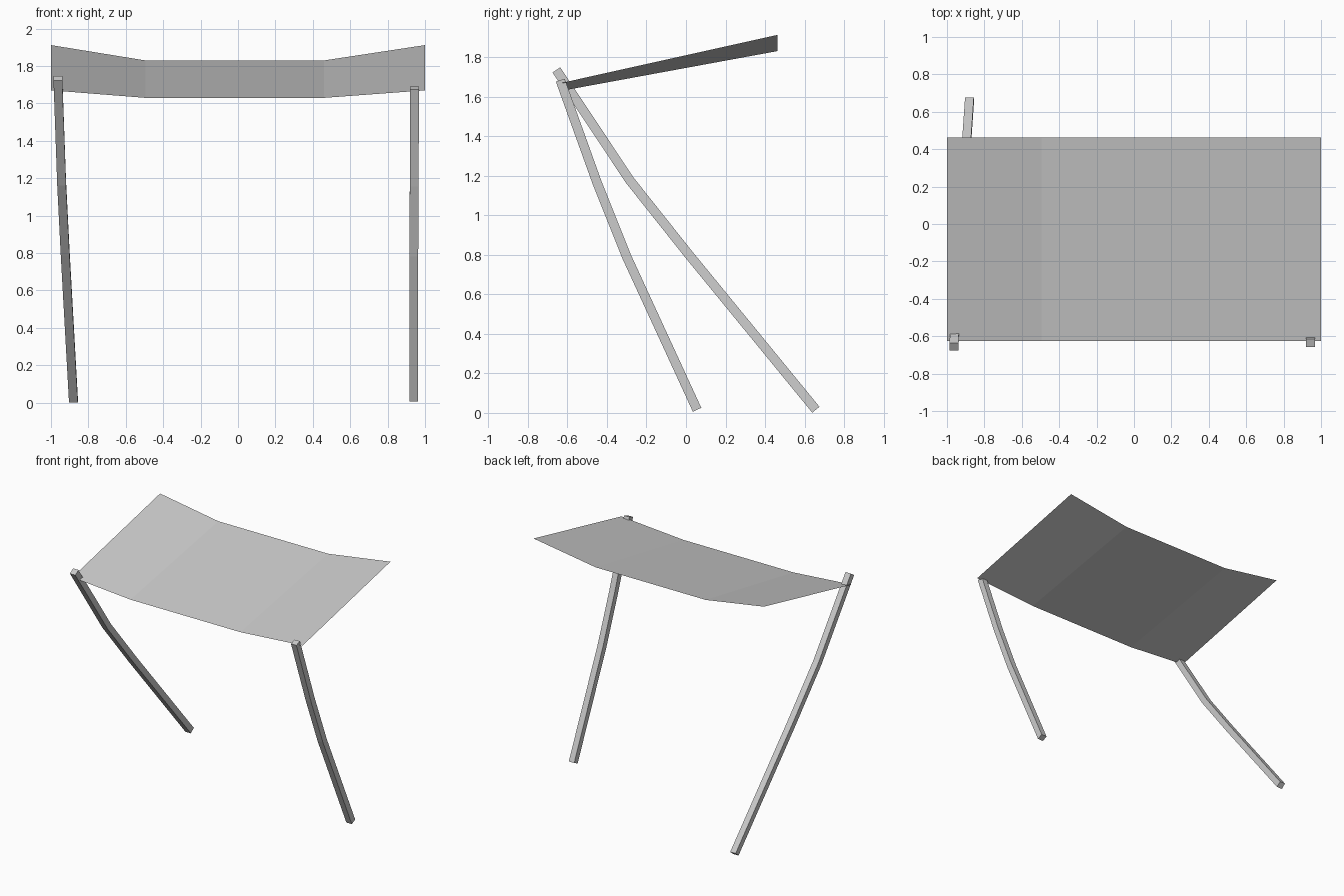
import bpy
from mathutils import Vector

cube = bpy.data.objects.get("Cube")
if cube:
    bpy.data.objects.remove(cube, do_unlink=True)

grey = bpy.data.materials.new("light grey")
grey.use_nodes = True
colour = (0.6, 0.6, 0.6, 1)
grey.diffuse_color = colour
grey.node_tree.nodes["Principled BSDF"].inputs["Base Color"].default_value = colour


def add_part(name, verts, faces):
    mesh = bpy.data.meshes.new(name)
    mesh.from_pydata(verts, [], faces)
    mesh.materials.append(grey)
    part = bpy.data.objects.new(name, mesh)
    bpy.context.collection.objects.link(part)
    return part


def add_leg(name, path, half=0.0235):
    """Square bar swept along a path, with mitred bends and square-cut ends."""
    points = [Vector(p) for p in path]
    side = Vector((1, 0, 0))
    last = len(points) - 1
    verts, faces = [], []
    for i, p in enumerate(points):
        before = (p - points[max(i - 1, 0)]).normalized()
        after = (points[min(i + 1, last)] - p).normalized()
        across = side.cross(before + after).normalized()
        verts += [p + (side * a + across * b) * half
                  for a, b in ((-1, -1), (1, -1), (1, 1), (-1, 1))]
    for i in range(last):
        for k in range(4):
            n = (k + 1) % 4
            faces.append((4 * i + k, 4 * i + n, 4 * i + 4 + n, 4 * i + 4 + k))
    faces += [(3, 2, 1, 0), tuple(4 * last + k for k in range(4))]
    return add_part(name, verts, faces)


# Canopy: a thin sheet of three panels, raised at both sides and at the back
columns = [(-1, 1.67, 1.912), (-0.495, 1.63, 1.83),
           (0.46, 1.63, 1.83), (1, 1.67, 1.912)]
verts = []
for x, z_front, z_back in columns:
    verts += [(x, -0.626, z_front), (x, 0.462, z_back)]
add_part("canopy", verts,
         [(2 * i, 2 * i + 2, 2 * i + 3, 2 * i + 1) for i in range(3)])

# Bent legs, swept back from the front corners
add_leg("right_leg", [(-0.963, -0.656, 1.735), (-0.943, -0.283, 1.175),
                      (-0.924, 0.015, 0.8), (-0.88, 0.657, 0.016)])
add_leg("left_leg", [(0.944, -0.636, 1.683), (0.942, -0.45, 1.165),
                     (0.94, -0.3, 0.79), (0.94, 0.056, 0.016)])
